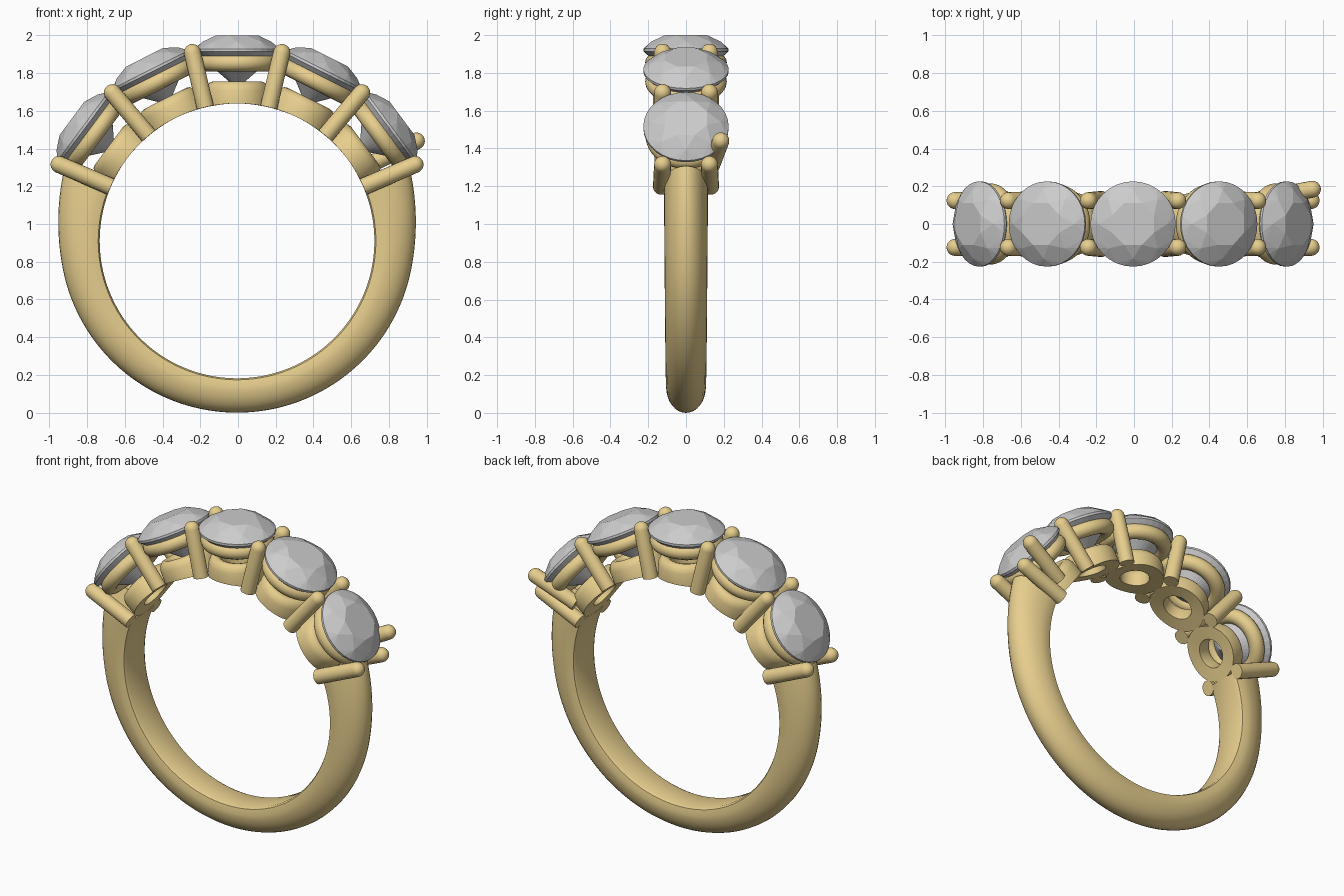
import bpy, bmesh
from math import sin, cos, pi, radians, hypot
from mathutils import Matrix, Vector

if "Cube" in bpy.data.objects:
    bpy.data.objects.remove(bpy.data.objects["Cube"])

CX, CZ, RI = -0.005, 0.91, 0.728      # finger hole centre and radius
STEP = 26.7                           # angle between stones
CENTRE = Matrix.Translation((CX, 0, CZ))

gold = bpy.data.materials.new("gold")
gold.diffuse_color = (0.80, 0.62, 0.27, 1)
gold.use_nodes = True
gold.node_tree.nodes["Principled BSDF"].inputs["Base Color"].default_value = gold.diffuse_color


def finish(name, bm, mat=None, smooth=True):
    bmesh.ops.recalc_face_normals(bm, faces=bm.faces)
    me = bpy.data.meshes.new(name)
    bm.to_mesh(me)
    bm.free()
    ob = bpy.data.objects.new(name, me)
    bpy.context.collection.objects.link(ob)
    if mat:
        me.materials.append(mat)
    if smooth:
        bpy.ops.object.select_all(action='DESELECT')
        ob.select_set(True)
        bpy.context.view_layer.objects.active = ob
        bpy.ops.object.shade_smooth_by_angle(angle=radians(40))
    return ob


def bridge(bm, rings, closed):
    n = len(rings[0])
    for i in range(len(rings) if closed else len(rings) - 1):
        a, b = rings[i], rings[(i + 1) % len(rings)]
        for j in range(n):
            k = (j + 1) % n
            bm.faces.new((a[j], a[k], b[k], b[j]))


def lathe(name, profile, matrix, closed, sides=48):
    """Turn (radius, height) points round local z, trimmed to the finger hole."""
    bm = bmesh.new()
    rings = []
    for r, h in profile:
        ring = []
        for j in range(sides):
            t = 2 * pi * j / sides
            p = matrix @ Vector((r * cos(t), r * sin(t), h))
            d = hypot(p.x - CX, p.z - CZ)
            if d < RI + 0.001:
                s = (RI + 0.001) / d
                p.x, p.z = CX + (p.x - CX) * s, CZ + (p.z - CZ) * s
            ring.append(bm.verts.new(p))
        rings.append(ring)
    bridge(bm, rings, closed)
    if not closed:
        bm.faces.new(rings[0])
        bm.faces.new(rings[-1])
    return finish(name, bm, gold)


def frame(deg):
    return CENTRE @ Matrix.Rotation(radians(deg), 4, 'Y')


# Band: D-shaped section swept round the bottom, thicker at the shoulders
bm = bmesh.new()
rings = []
N, END = 120, 113.5
for i in range(N + 1):
    phi = -END + 2 * END * i / N
    a = abs(phi)
    ro = 0.91 + 0.03 * (1 - cos(radians(a))) + 0.042 * (max(0, a - 80) / 33) ** 2
    w = 0.105 + 0.012 * a / END
    rc = RI + 0.045
    sec = [(RI, -w + 0.025), (RI + 0.008, -w + 0.009)]
    sec += [(rc + (ro - rc) * sin(pi * k / 16), -w * cos(pi * k / 16)) for k in range(17)]
    sec += [(RI + 0.008, w - 0.009), (RI, w - 0.025)]
    f = radians(phi)
    rings.append([bm.verts.new((CX + r * sin(f), y, CZ - r * cos(f))) for r, y in sec])
bridge(bm, rings, False)
bm.faces.new(rings[0])
bm.faces.new(rings[-1])
finish("band", bm, gold)

# Settings: lower collar, upper gallery ring and cut stone, five times
collar = [(0.085, 0.70), (0.085, 0.80), (0.093, 0.825), (0.108, 0.841), (0.125, 0.846),
          (0.143, 0.841), (0.158, 0.825), (0.168, 0.80), (0.168, 0.70)]
gallery = [(0.17 + 0.046 * cos(pi * k / 8), 0.945 + 0.046 * sin(pi * k / 8)) for k in range(16)]
# stone tiers: radius, height, point count, phase
tiers = [(0.12, 1.09, 8, 0.5), (0.183, 1.056, 8, 0), (0.226, 1.018, 32, 0),
         (0.226, 1.004, 32, 0), (0.05, 0.852, 8, 0), (0.004, 0.812, 8, 0)]
for i in range(-2, 3):
    m = frame(i * STEP)
    lathe(f"collar_{i + 3}", collar, m, True)
    lathe(f"gallery_ring_{i + 3}", gallery, m, True)
    bm = bmesh.new()
    for r, h, n, ph in tiers:
        for j in range(n):
            t = 2 * pi * (j + ph) / n
            bm.verts.new(m @ Vector((r * cos(t), r * sin(t), h)))
    hull = bmesh.ops.convex_hull(bm, input=bm.verts)
    junk = [g for g in hull["geom_interior"] if isinstance(g, bmesh.types.BMVert)]
    bmesh.ops.delete(bm, geom=junk, context='VERTS')
    finish(f"stone_{i + 3}", bm, smooth=False)


# Prongs: round-tipped wires in pairs between the stones
def prong(name, base, tip, r=0.045):
    d = tip - base
    length = d.length
    prof = [(r, 0), (r, length - r)]
    prof += [(r * cos(k * pi / 12), length - r + r * sin(k * pi / 12)) for k in range(1, 6)]
    prof.append((0.002, length))
    m = Matrix.Translation(base) @ d.to_track_quat('Z', 'Y').to_matrix().to_4x4()
    lathe(name, prof, m, False, 20)


for i in range(6):
    m = frame((i - 2.5) * STEP)
    for side, y in (("front", -1), ("back", 1)):
        prong(f"{side}_prong_{i + 1}", m @ Vector((0, y * 0.13, 0.715)),
              m @ Vector((0, y * 0.123, 1.072)))

# One extra loose prong at the back right
prong("extra_prong", Vector((0.69, 0.135, 1.31)), Vector((0.985, 0.192, 1.46)))
